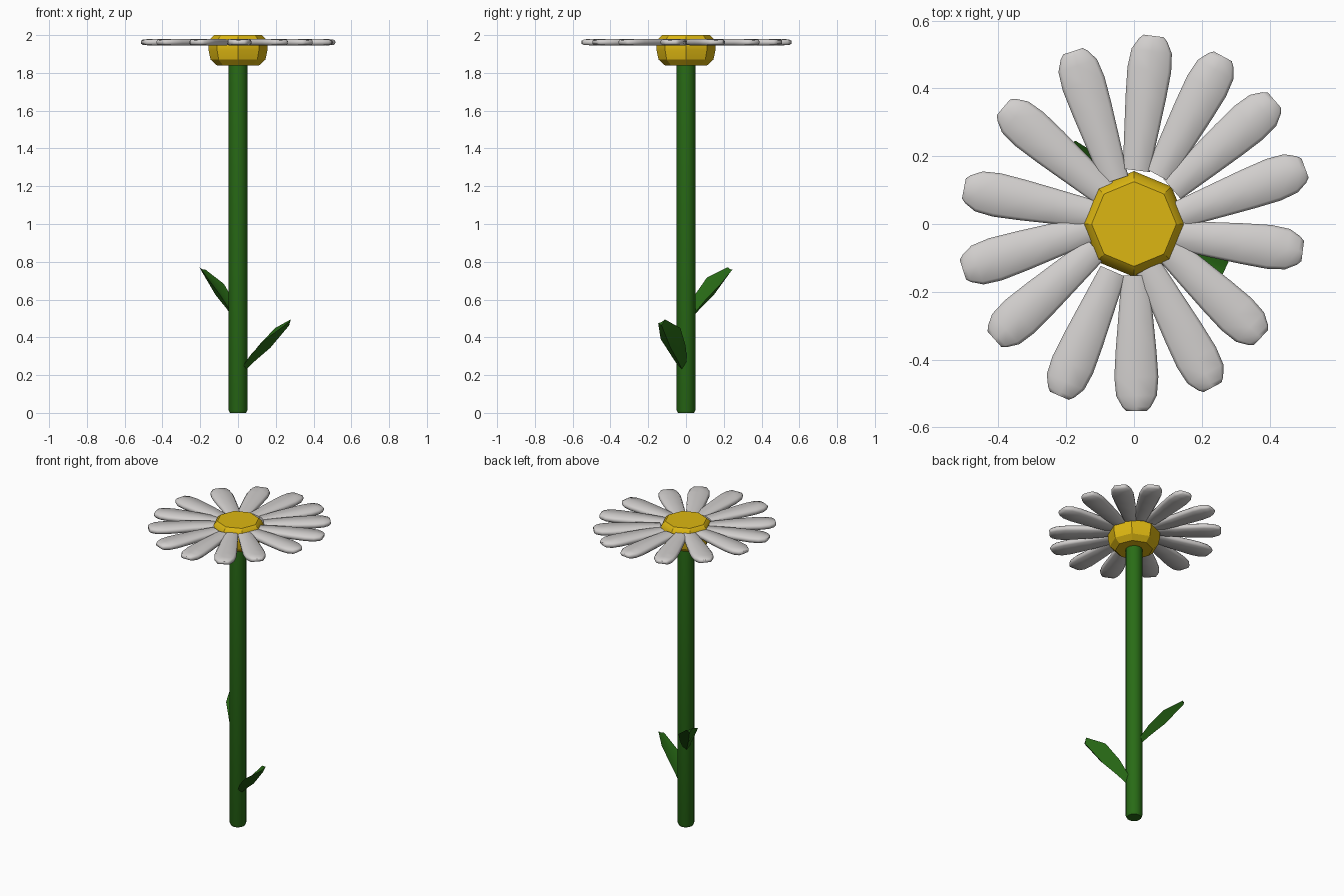
import bpy, bmesh, math
from mathutils import Vector

if "Cube" in bpy.data.objects:
    bpy.data.objects.remove(bpy.data.objects["Cube"])


def material(name, rgb):
    m = bpy.data.materials.new(name)
    m.diffuse_color = (*rgb, 1)
    m.use_nodes = True
    m.node_tree.nodes["Principled BSDF"].inputs["Base Color"].default_value = m.diffuse_color
    return m


WHITE = material("petal white", (0.64, 0.62, 0.61))
YELLOW = material("centre yellow", (0.72, 0.47, 0.006))
GREEN = material("stem green", (0.022, 0.15, 0.008))


def loft(name, rings, mat, angle):
    """Skin a list of equal-length rings and cap both ends."""
    bm = bmesh.new()
    loops = [[bm.verts.new(p) for p in ring] for ring in rings]
    n = len(loops[0])
    for a, b in zip(loops, loops[1:]):
        for i in range(n):
            j = (i + 1) % n
            bm.faces.new((a[i], a[j], b[j], b[i]))
    bm.faces.new(loops[0])
    bm.faces.new(loops[-1])
    bmesh.ops.recalc_face_normals(bm, faces=bm.faces)
    mesh = bpy.data.meshes.new(name)
    bm.to_mesh(mesh)
    bm.free()
    mesh.materials.append(mat)
    ob = bpy.data.objects.new(name, mesh)
    bpy.context.collection.objects.link(ob)
    bpy.ops.object.select_all(action='DESELECT')
    ob.select_set(True)
    bpy.context.view_layer.objects.active = ob
    bpy.ops.object.shade_smooth_by_angle(angle=math.radians(angle))
    return ob


def lathe(name, profile, sides, mat, angle):
    turns = [2 * math.pi * i / sides for i in range(sides)]
    rings = [[(r * math.cos(a), r * math.sin(a), z) for a in turns] for r, z in profile]
    return loft(name, rings, mat, angle)


# Stem with a small rounded foot
lathe("stem", [(0.043, 0), (0.05, 0.015), (0.05, 1.85)], 16, GREEN, 40)

# Faceted flower centre
lathe("flower_centre", [(0.112, 1.84), (0.145, 1.87), (0.156, 1.92), (0.156, 1.95),
                        (0.145, 1.982), (0.125, 2.0)], 8, YELLOW, 30)

# Petals: each runs from an inner point to a tip point
PETALS = [((0.02, 0.26), (0.058, 0.555)), ((0.135, 0.26), (0.262, 0.495)),
          ((0.195, 0.175), (0.415, 0.365)), ((0.22, 0.06), (0.505, 0.165)),
          ((0.22, -0.045), (0.498, -0.08)), ((0.18, -0.15), (0.375, -0.335)),
          ((0.105, -0.245), (0.232, -0.482)), ((0.005, -0.285), (0.008, -0.552)),
          ((-0.105, -0.24), (-0.22, -0.507)), ((-0.205, -0.155), (-0.412, -0.34)),
          ((-0.24, -0.05), (-0.505, -0.135)), ((-0.2, 0.045), (-0.502, 0.105)),
          ((-0.15, 0.145), (-0.385, 0.345)), ((-0.085, 0.22), (-0.18, 0.51))]
# (distance back from tip, half width, half thickness)
STATIONS = [(0, 0.030, 0.008), (0.012, 0.042, 0.014), (0.045, 0.060, 0.016),
            (0.10, 0.065, 0.017), (0.18, 0.060, 0.017), (0.27, 0.052, 0.017),
            (0.40, 0.040, 0.013)]
SECTION = [(1, 0.35), (0.85, 1), (0, 1.1), (-0.85, 1),
           (-1, 0.35), (-1, -0.35), (-0.85, -1), (0.85, -1), (1, -0.35)]
for k, (inner, tip) in enumerate(PETALS):
    tip = Vector((*tip, 1.962))
    along = (tip - Vector((*inner, 1.962))).normalized()
    side = Vector((-along.y, along.x, 0))
    rings = []
    for back, w, t in STATIONS:
        c = tip - along * back
        rings.append([c + side * (w * u) + Vector((0, 0, t * v)) for u, v in SECTION])
    loft(f"petal_{k + 1}", rings, WHITE, 60)


# Leaves: keeled blades that widen and then taper to a blunt tip
# (distance from stem axis, height, half width, keel depth)
BLADE = [(0.02, 0.0, 0.02, 0.03), (0.10, 0.10, 0.045, 0.06),
         (0.19, 0.185, 0.058, 0.075), (0.30, 0.25, 0.02, 0.022)]


def leaf(name, direction, base_z, roll):
    d = Vector((*direction, 0)).normalized()
    side = Vector((-d.y, d.x, 0)) + Vector((0, 0, roll))
    rings = []
    for out, z, w, keel in BLADE:
        c = d * out + Vector((0, 0, base_z + z))
        rings.append([c + side * w, c - Vector((0, 0, keel * 0.2)),
                      c - side * w, c - Vector((0, 0, keel))])
    loft(name, rings, GREEN, 35)


leaf("lower_leaf", (0.9, -0.43), 0.235, 0.5)
leaf("upper_leaf", (-0.63, 0.78), 0.515, 0.3)
